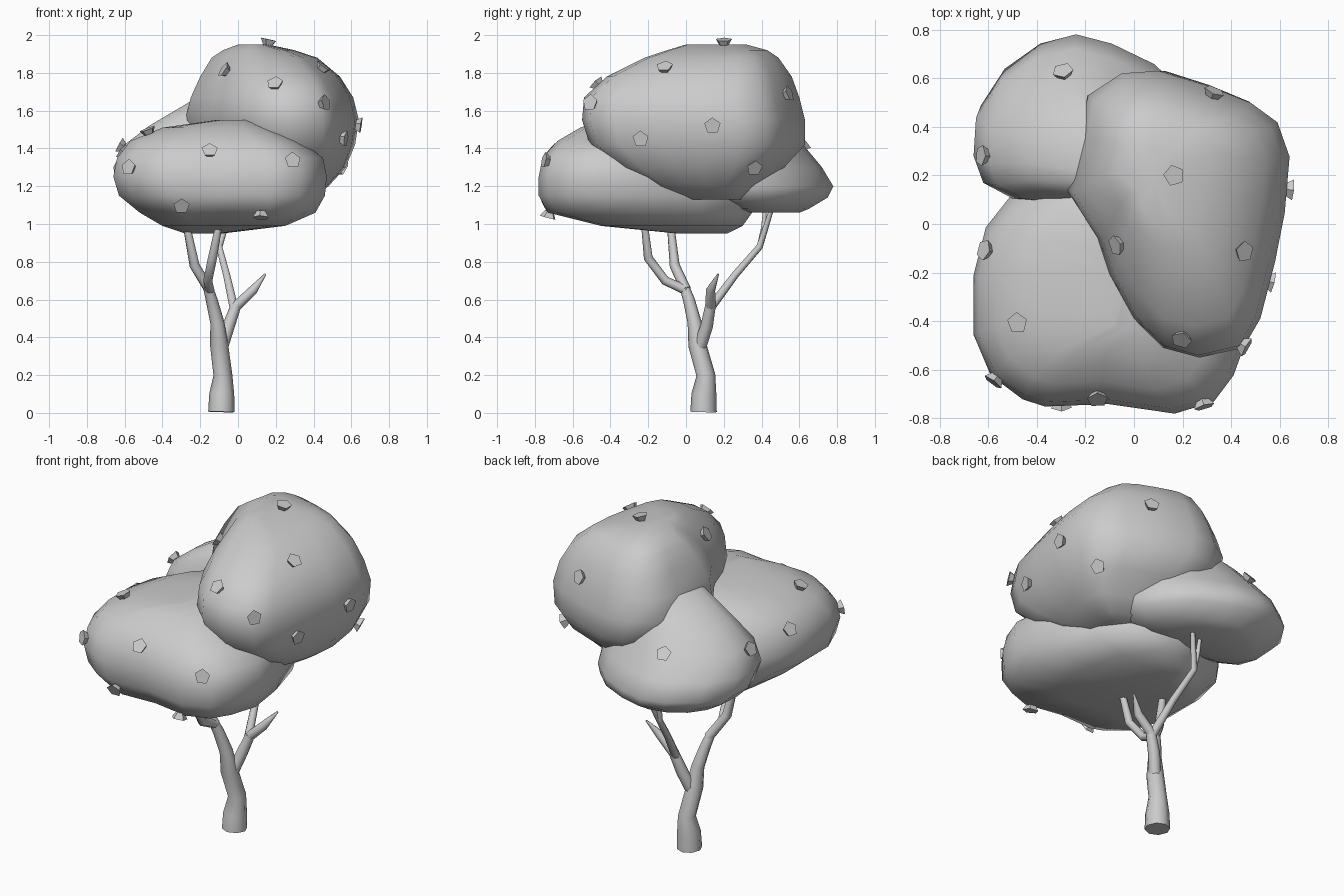
import bpy, bmesh
from mathutils import Vector
from mathutils.bvhtree import BVHTree

cube = bpy.data.objects.get("Cube")
if cube:
    bpy.data.objects.remove(cube, do_unlink=True)

grey = bpy.data.materials.new("plain grey")
grey.use_nodes = True
colour = (0.6, 0.6, 0.6, 1)
grey.diffuse_color = colour
grey.node_tree.nodes["Principled BSDF"].inputs["Base Color"].default_value = colour


def add_object(name, mesh):
    mesh.materials.clear()
    mesh.materials.append(grey)
    obj = bpy.data.objects.new(name, mesh)
    bpy.context.collection.objects.link(obj)
    return obj


def finish(name, bm, smooth):
    """Turn a bmesh into an object with one shading style."""
    bmesh.ops.recalc_face_normals(bm, faces=bm.faces)
    for face in bm.faces:
        face.smooth = smooth
    mesh = bpy.data.meshes.new(name)
    bm.to_mesh(mesh)
    bm.free()
    return add_object(name, mesh)


def foliage(name, plan, levels):
    """Loft a plan outline through levels of (z, x min, x max, y min, y max)."""
    xs, ys = zip(*plan)
    left, width = min(xs), max(xs) - min(xs)
    front, depth = min(ys), max(ys) - min(ys)
    bm = bmesh.new()
    rings = []
    for z, x0, x1, y0, y1 in levels:
        rings.append([bm.verts.new((x0 + (x1 - x0) * (x - left) / width,
                                    y0 + (y1 - y0) * (y - front) / depth, z))
                      for x, y in plan])
    count = len(plan)
    for low, high in zip(rings, rings[1:]):
        for i in range(count):
            j = (i + 1) % count
            bm.faces.new((low[i], low[j], high[j], high[i]))
    caps = [bm.faces.new(rings[0]), bm.faces.new(rings[-1])]
    bmesh.ops.poke(bm, faces=caps)
    bmesh.ops.recalc_face_normals(bm, faces=bm.faces)
    tree = BVHTree.FromBMesh(bm)
    finish(name, bm, True)
    return tree


def buds(name, tree, spots):
    """Place small flaring five-sided cups on a foliage surface."""
    for n, spot in enumerate(spots):
        place, normal, _, _ = tree.find_nearest(Vector(spot))
        bm = bmesh.new()
        bmesh.ops.create_cone(bm, cap_ends=True, segments=5, radius1=0.024,
                              radius2=0.045, depth=0.035)
        turn = normal.to_track_quat("Z", "Y").to_matrix()
        bmesh.ops.rotate(bm, verts=bm.verts, matrix=turn)
        bmesh.ops.translate(bm, verts=bm.verts, vec=place + normal * 0.01)
        finish(f"{name}_{n + 1}", bm, False)


def limb(name, points):
    """Tapered round limb through points of (x, y, z, radius)."""
    curve = bpy.data.curves.new(name, "CURVE")
    curve.dimensions = "3D"
    curve.bevel_depth = 1
    curve.bevel_resolution = 2
    curve.use_fill_caps = True
    spline = curve.splines.new("POLY")
    spline.points.add(len(points) - 1)
    for point, (x, y, z, radius) in zip(spline.points, points):
        point.co = (x, y, z, 1)
        point.radius = radius
    helper = bpy.data.objects.new(name + "_path", curve)
    bpy.context.collection.objects.link(helper)
    graph = bpy.context.evaluated_depsgraph_get()
    mesh = bpy.data.meshes.new_from_object(helper.evaluated_get(graph))
    bpy.data.objects.remove(helper, do_unlink=True)
    obj = add_object(name, mesh)
    for item in bpy.context.selected_objects:
        item.select_set(False)
    obj.select_set(True)
    bpy.context.view_layer.objects.active = obj
    bpy.ops.object.shade_smooth_by_angle(angle=1.1)


# Foliage masses
front_foliage = foliage("front_foliage", [
    (-.65, -.45), (-.58, -.62), (-.45, -.72), (-.36, -.75), (-.1, -.74), (.17, -.78),
    (.33, -.73), (.41, -.62), (.47, -.45), (.43, -.2), (.34, .08), (.17, .29),
    (-.05, .36), (-.3, .28), (-.5, .13), (-.6, 0), (-.65, -.2)], [
    (.95, -.28, -.08, -.05, .22), (.99, -.4, .25, -.45, .3), (1.06, -.52, .41, -.73, .35),
    (1.15, -.63, .46, -.78, .36), (1.25, -.66, .47, -.78, .34), (1.35, -.64, .45, -.76, .3),
    (1.44, -.57, .33, -.68, .24), (1.51, -.4, .18, -.56, .17), (1.55, -.12, .08, -.44, .05)])

top_foliage = foliage("top_foliage", [
    (-.28, .15), (-.15, -.05), (-.1, -.2), (0, -.38), (.12, -.5), (.27, -.54),
    (.45, -.5), (.52, -.38), (.58, -.15), (.62, .05), (.64, .28), (.59, .42),
    (.48, .5), (.3, .57), (.1, .63), (-.05, .62), (-.19, .53), (-.22, .38)], [
    (1.13, .1, .38, 0, .3), (1.2, 0, .48, -.18, .38), (1.3, -.1, .57, -.36, .52),
    (1.42, -.22, .62, -.51, .63), (1.55, -.28, .64, -.55, .63), (1.67, -.25, .61, -.54, .6),
    (1.78, -.2, .54, -.42, .56), (1.88, -.14, .42, -.22, .49), (1.92, -.08, .3, -.1, .43),
    (1.95, 0, .16, 0, .32)])

back_foliage = foliage("back_foliage", [
    (-.66, .3), (-.62, .18), (-.5, .11), (-.25, .06), (0, .05), (.2, .1), (.29, .2),
    (.3, .35), (.21, .52), (.08, .65), (-.1, .74), (-.25, .78), (-.4, .74),
    (-.55, .63), (-.65, .47)], [
    (1.06, -.4, .05, .33, .6), (1.08, -.48, .16, .24, .65), (1.14, -.58, .28, .13, .75),
    (1.2, -.64, .3, .09, .78), (1.3, -.66, .3, .05, .72), (1.42, -.6, .28, .06, .62),
    (1.52, -.47, .22, .1, .54), (1.65, -.25, .1, .13, .4)])

# Buds on each mass
buds("front_bud", front_foliage, [
    (-.58, -.65, 1.3), (-.15, -.72, 1.39), (.28, -.72, 1.33), (-.3, -.72, 1.11),
    (.12, -.74, 1.05), (-.49, -.41, 1.53), (-.64, -.1, 1.4)])
buds("top_bud", top_foliage, [
    (.16, .2, 1.97), (.48, -.12, 1.87), (-.05, -.08, 1.8), (.2, -.46, 1.73),
    (.45, -.5, 1.64), (.57, -.24, 1.45), (.65, .14, 1.52), (.34, .57, 1.7), (.55, .36, 1.3)])
buds("back_bud", back_foliage, [(-.29, .62, 1.42), (-.6, .28, 1.4)])

# Trunk and its two main forks
limb("trunk", [(-.088, .093, .005, .07), (-.086, .095, .1, .066), (-.08, .105, .2, .05),
               (-.1, .06, .36, .048), (-.11, .045, .48, .037), (-.14, .015, .6, .031),
               (-.16, -.01, .67, .026)])
limb("back_fork", [(-.09, .07, .34, .035), (-.05, .11, .46, .033), (-.01, .13, .57, .028)])

# Branches and twigs
limb("left_branch", [(-.15, 0, .65, .028), (-.23, -.06, .78, .027), (-.27, -.08, .98, .02)])
limb("front_branch", [(-.15, 0, .65, .026), (-.16, -.11, .7, .024), (-.135, -.2, .82, .024),
                      (-.1, -.22, 1, .018)])
limb("back_branch", [(-.02, .125, .55, .025), (-.06, .26, .73, .02), (-.1, .39, .88, .018),
                     (-.03, .46, 1.1, .012)])
limb("back_twig", [(-.1, .39, .88, .016), (-.11, .41, .98, .013), (-.12, .42, 1.1, .01)])
limb("short_twig", [(-.015, .13, .56, .027), (.08, .13, .65, .025), (.145, .17, .735, .005)])
